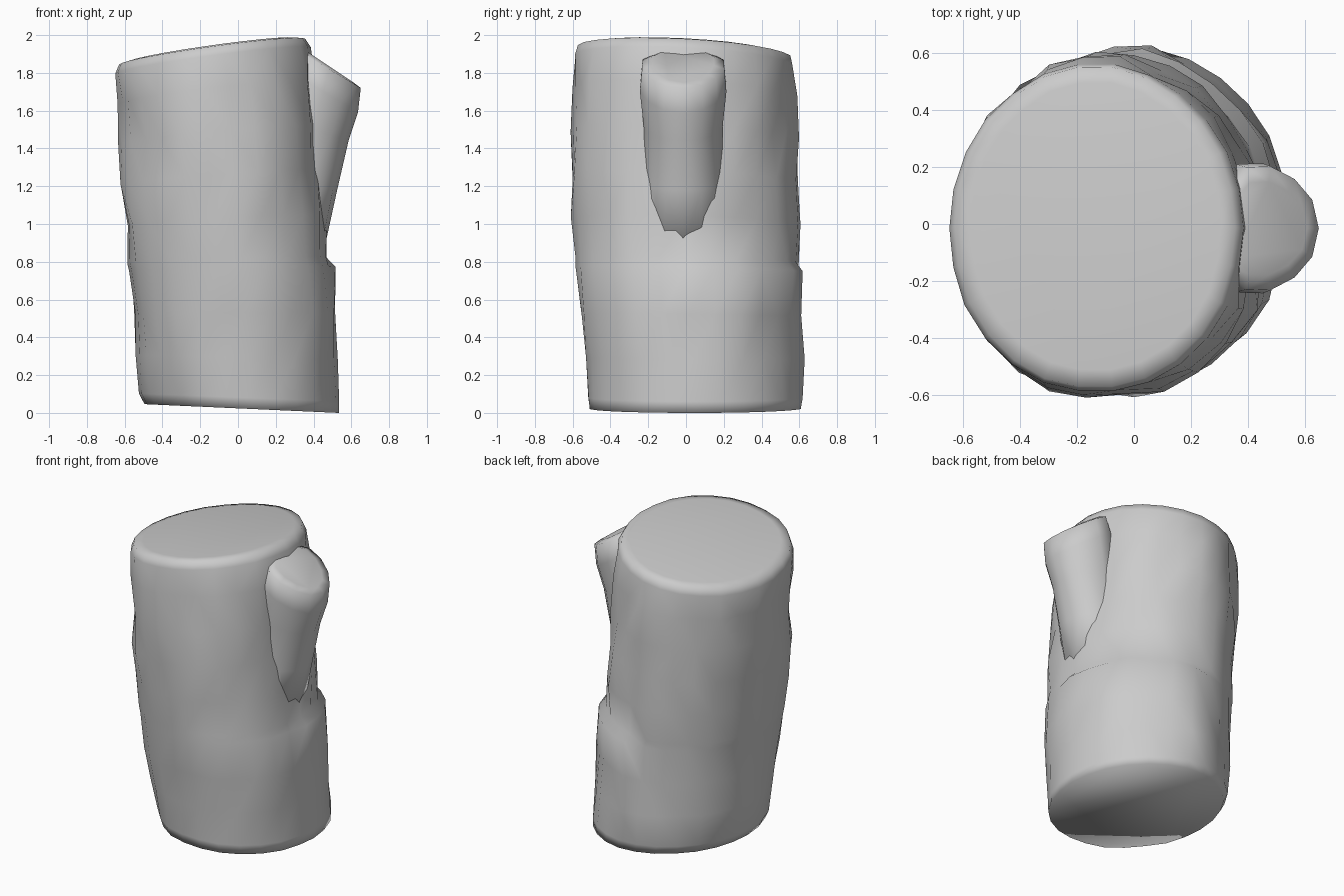
import bpy, bmesh, random
from math import sin, cos, pi, radians, exp

if "Cube" in bpy.data.objects:
    bpy.data.objects.remove(bpy.data.objects["Cube"])

random.seed(4)


def loft(name, rings, angle):
    """Skin a stack of point rings and cap both ends."""
    bm = bmesh.new()
    loops = [[bm.verts.new(p) for p in r] for r in rings]
    n = len(loops[0])
    for a, b in zip(loops, loops[1:]):
        for i in range(n):
            j = (i + 1) % n
            bm.faces.new((a[i], a[j], b[j], b[i]))
    bm.faces.new(loops[0])
    bm.faces.new(loops[-1])
    bmesh.ops.recalc_face_normals(bm, faces=bm.faces)
    bmesh.ops.triangulate(bm, faces=[f for f in bm.faces if len(f.verts) == 4])
    me = bpy.data.meshes.new(name)
    bm.to_mesh(me)
    bm.free()
    ob = bpy.data.objects.new(name, me)
    bpy.context.collection.objects.link(ob)
    bpy.ops.object.select_all(action='DESELECT')
    ob.select_set(True)
    bpy.context.view_layer.objects.active = ob
    bpy.ops.object.shade_smooth_by_angle(angle=radians(angle))
    return ob


# Trunk levels: height fraction, x min, x max, y min, y max
LEVELS = [
    (0.00, -0.50, 0.54, -0.52, 0.61),
    (0.03, -0.53, 0.54, -0.53, 0.62),
    (0.14, -0.55, 0.54, -0.55, 0.62),
    (0.26, -0.57, 0.53, -0.58, 0.61),
    (0.385, -0.59, 0.51, -0.60, 0.60),
    (0.41, -0.60, 0.495, -0.60, 0.60),
    (0.52, -0.61, 0.48, -0.62, 0.60),
    (0.64, -0.64, 0.46, -0.625, 0.60),
    (0.76, -0.645, 0.44, -0.62, 0.59),
    (0.88, -0.65, 0.42, -0.61, 0.58),
    (0.97, -0.655, 0.39, -0.595, 0.565),
    (0.995, -0.635, 0.36, -0.58, 0.555),
    (1.00, -0.58, 0.31, -0.52, 0.50),
]
# Bark lumps and dents: direction in degrees, height fraction, relative size
LUMPS = [(225, 0.05, -0.05), (228, 0.60, 0.04), (222, 0.74, -0.04),
         (300, 0.20, 0.04), (275, 0.10, -0.03), (320, 0.55, 0.03),
         (250, 0.38, -0.03), (130, 0.30, 0.03)]
SIDES = 26
grooves = [random.uniform(-0.03, 0.01) for _ in range(SIDES)]

rings = []
for t, x0, x1, y0, y1 in LEVELS:
    edge = t < 0.05 or t > 0.95
    ring = []
    for i in range(SIDES):
        a = 2 * pi * i / SIDES
        deg = 360 * i / SIDES
        s = 1 + grooves[i] * (0.4 if edge else 1)
        if not edge and t not in (0.385, 0.41):
            s += random.uniform(-0.03, 0.018)
        if t < 0.95:
            s += sum(d * exp(-((deg - g) / 14) ** 2 - ((t - h) / 0.07) ** 2)
                     for g, h, d in LUMPS)
        # broken bark ledge on the right and back right
        if deg < 85 or deg > 348:
            s += {0.385: 0.03, 0.41: -0.03}.get(t, 0)
        x = (x0 + x1) / 2 + (x1 - x0) / 2 * cos(a) * s
        y = (y0 + y1) / 2 + (y1 - y0) / 2 * sin(a) * s
        # slanted saw cuts at both ends
        low = 0.024 - 0.045 * x
        high = 1.94 + 0.14 * x - 0.05 * y
        ring.append((x, y, low + (high - low) * t))
    rings.append(ring)
loft("log_trunk", rings, 110)

# Branch stub swelling out of the trunk: x in, x out, height, half width, drop
STUB = [
    (0.20, 0.455, 0.86, 0.20, 0.00),
    (0.20, 0.525, 1.20, 0.19, 0.02),
    (0.22, 0.585, 1.50, 0.19, 0.06),
    (0.27, 0.635, 1.70, 0.21, 0.11),
    (0.31, 0.65, 1.82, 0.20, 0.10),
    (0.34, 0.61, 1.84, 0.15, 0.09),
]
rings = []
for xi, xo, z, w, drop in STUB:
    ring = []
    for i in range(12):
        c, s = cos(2 * pi * i / 12), sin(2 * pi * i / 12)
        flare = 1 + 0.3 * max(0, -c + 0.3)
        ring.append(((xi + xo) / 2 + (xo - xi) / 2 * c,
                     -0.015 + w * s * flare, z - drop * c))
    rings.append(ring)
loft("branch_stub", rings, 80)
